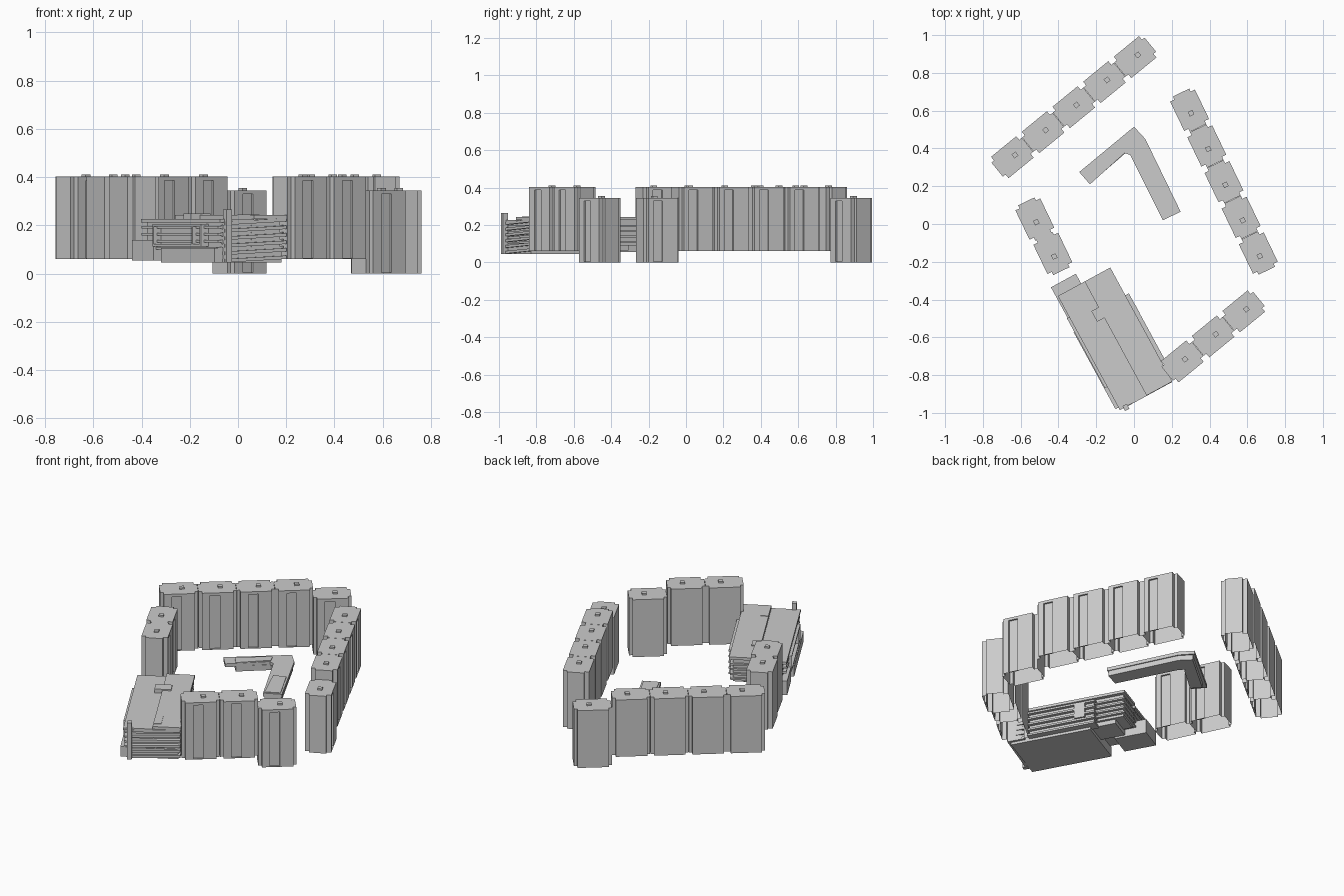
import bpy, bmesh, math
from mathutils import Vector

if "Cube" in bpy.data.objects:
    bpy.data.objects.remove(bpy.data.objects["Cube"])


def prism(name, pts, z0, z1, tilt=None):
    """Extrude a flat outline from z0 to z1; tilt(x, y) optionally lifts points."""
    bm = bmesh.new()
    lift = tilt or (lambda x, y: 0.0)
    lo = [bm.verts.new((x, y, z0 + lift(x, y))) for x, y in pts]
    hi = [bm.verts.new((x, y, z1 + lift(x, y))) for x, y in pts]
    bm.faces.new(lo[::-1])
    bm.faces.new(hi)
    n = len(pts)
    for i in range(n):
        bm.faces.new((lo[i], lo[(i + 1) % n], hi[(i + 1) % n], hi[i]))
    bmesh.ops.recalc_face_normals(bm, faces=bm.faces)
    me = bpy.data.meshes.new(name)
    bm.to_mesh(me)
    bm.free()
    ob = bpy.data.objects.new(name, me)
    bpy.context.collection.objects.link(ob)
    return ob


def rect(x0, x1, y0, y1):
    return [(x0, y0), (x1, y0), (x1, y1), (x0, y1)]


def frame(origin, angle):
    """Return a function mapping local outlines into the plan."""
    c, s = math.cos(angle), math.sin(angle)
    return lambda pts: [(origin[0] + c * x - s * y, origin[1] + s * x + c * y) for x, y in pts]


# ---- Perimeter housing blocks ----
HL, HD, NL, ND = 0.104, 0.073, 0.018, 0.025   # half length/depth, notch length/depth
CROSS = [(-HL, -HD + ND), (-HL + NL, -HD + ND), (-HL + NL, -HD),
         (HL - NL, -HD), (HL - NL, -HD + ND), (HL, -HD + ND),
         (HL, HD - ND), (HL - NL, HD - ND), (HL - NL, HD),
         (-HL + NL, HD), (-HL + NL, HD - ND), (-HL, HD - ND)]


def housing(name, chimney, angle, side, low):
    z0, z1 = (0.0, 0.345) if low else (0.06, 0.402)
    u = Vector((math.cos(angle), math.sin(angle)))
    place = frame(Vector(chimney) - u * 0.018, angle)
    block = prism(name, place(CROSS), z0, z1)
    # tall recessed stair panel on one long face
    mid = 0.03 if side > 0 else -0.015
    ys = sorted((side * (HD - 0.010), side * (HD + 0.02)))
    cut = prism("panel_cutter", place(rect(mid - 0.027, mid + 0.027, *ys)), z0 + 0.004, z1 - 0.016)
    mod = block.modifiers.new("panel", 'BOOLEAN')
    mod.object = cut
    mod.solver = 'EXACT'
    bpy.context.view_layer.objects.active = block
    bpy.ops.object.modifier_apply(modifier=mod.name)
    bpy.data.objects.remove(cut, do_unlink=True)
    # the shells are open underneath
    bm = bmesh.new()
    bm.from_mesh(block.data)
    under = [f for f in bm.faces if f.normal.z < -0.9 and f.calc_center_median().z < z0 + 0.001]
    bmesh.ops.delete(bm, geom=under, context='FACES')
    bm.to_mesh(block.data)
    bm.free()
    prism(name + "_roof_hatch", place(rect(0.005, 0.031, -0.013, 0.013)), z1 - 0.002, z1 + 0.009)


A, B = math.radians(39.3), math.radians(-64.3)
# name, first roof hatch, step, count, angle, panel side, index of low block
rows = [("north_west_block", (-0.63, 0.365), (0.1625, 0.1325), 5, A, -1, 4),
        ("south_east_block", (0.27, -0.716), (0.1625, 0.1325), 3, A, -1, 2),
        ("east_block", (0.302, 0.586), (0.091, -0.189), 5, B, 1, 4),
        ("west_block", (-0.517, 0.01), (0.095, -0.182), 2, B, 1, -1)]
for name, first, step, count, ang, side, low in rows:
    for i in range(count):
        pos = (first[0] + step[0] * i, first[1] + step[1] * i)
        housing(f"{name}_{i + 1}", pos, ang, side, i == low)

# ---- Courtyard pavilion: bent roof over smaller rooms ----
prism("pavilion_roof", [(0.0, 0.515), (-0.29, 0.275), (-0.233, 0.21), (-0.05, 0.375),
                        (-0.02, 0.365), (0.153, 0.02), (0.247, 0.065), (0.06, 0.45)],
      0.092, 0.112)
prism("pavilion_east_rooms", [(0.0, 0.50), (-0.06, 0.41), (-0.012, 0.365), (0.158, 0.028),
                              (0.24, 0.068), (0.055, 0.445)], 0.062, 0.095)
prism("pavilion_west_rooms", [(-0.01, 0.49), (-0.235, 0.30), (-0.19, 0.25), (-0.045, 0.375)],
      0.062, 0.095)
prism("pavilion_east_skylight", [(0.07, 0.235), (0.14, 0.26), (0.235, 0.07), (0.155, 0.03)],
      0.11, 0.116)
prism("pavilion_west_skylight", [(-0.235, 0.305), (-0.07, 0.43), (-0.05, 0.385), (-0.19, 0.25)],
      0.11, 0.116)

# ---- Large terraced building: local x runs across, y runs north ----
O = (-0.075, -0.985)
TURN = math.atan2(0.478, 0.879)
main = frame(O, TURN)


def bar(name, x0, x1, y0, y1, z0, z1, tilt=None):
    return prism(name, main(rect(x0, x1, y0, y1)), z0, z1, tilt)


def rise(x, y):
    across = (x - O[0]) * math.cos(TURN) + (y - O[1]) * math.sin(TURN)
    return 0.05 * across


# base, core and wings
bar("main_base", -0.018, 0.30, 0.015, 0.48, 0.045, 0.105)
bar("main_core_west", 0.022, 0.16, 0.025, 0.672, 0.10, 0.215)
bar("main_core_east", 0.16, 0.295, 0.025, 0.672, 0.09, 0.23)
bar("north_wing", -0.01, 0.14, 0.56, 0.745, 0.055, 0.14)
bar("north_wing_link", 0.14, 0.28, 0.48, 0.62, 0.065, 0.11)

# floor edges of the west and east halves
for i in range(4):
    z = 0.10 + i * 0.029
    bar(f"west_floor_{i + 1}", 0.002, 0.16, 0.02, 0.685, z, z + 0.010)
    bar(f"east_floor_{i + 1}", 0.16, 0.312, 0.02, 0.685, z + 0.004, z + 0.014)

# sloping balcony fins across the south end
for i in range(6):
    z = 0.045 + i * 0.031
    bar(f"south_fin_{i + 1}", 0.02, 0.313, -0.002, 0.10, z, z + 0.014, rise)

# roofs with raised pieces
bar("west_roof", 0.0, 0.161, 0.0, 0.687, 0.212, 0.226)
bar("east_roof", 0.161, 0.316, 0.0, 0.687, 0.226, 0.242)
bar("roof_step", 0.161, 0.205, 0.035, 0.143, 0.24, 0.245)
bar("roof_plant_room", 0.118, 0.210, 0.468, 0.532, 0.22, 0.249)

# courtyard gallery on the east face
bar("gallery_wall", 0.28, 0.318, 0.13, 0.51, 0.065, 0.20)
for i in range(5):
    z = 0.06 + i * 0.034
    bar(f"gallery_floor_{i + 1}", 0.27, 0.337, 0.124, 0.52, z, z + 0.011)
bar("gallery_bay", 0.30, 0.338, 0.40, 0.46, 0.11, 0.20)

# framed window bay on the west face
for n, (y0, y1, z0, z1) in enumerate([(0.14, 0.56, 0.195, 0.205), (0.14, 0.56, 0.112, 0.122),
                                      (0.14, 0.15, 0.112, 0.205), (0.55, 0.56, 0.112, 0.205),
                                      (0.21, 0.22, 0.112, 0.205)]):
    bar(f"west_bay_frame_{n + 1}", -0.014, 0.025, y0, y1, z0, z1)

# corner pylon
bar("corner_pylon", 0.022, 0.048, -0.018, 0.012, 0.045, 0.265)
